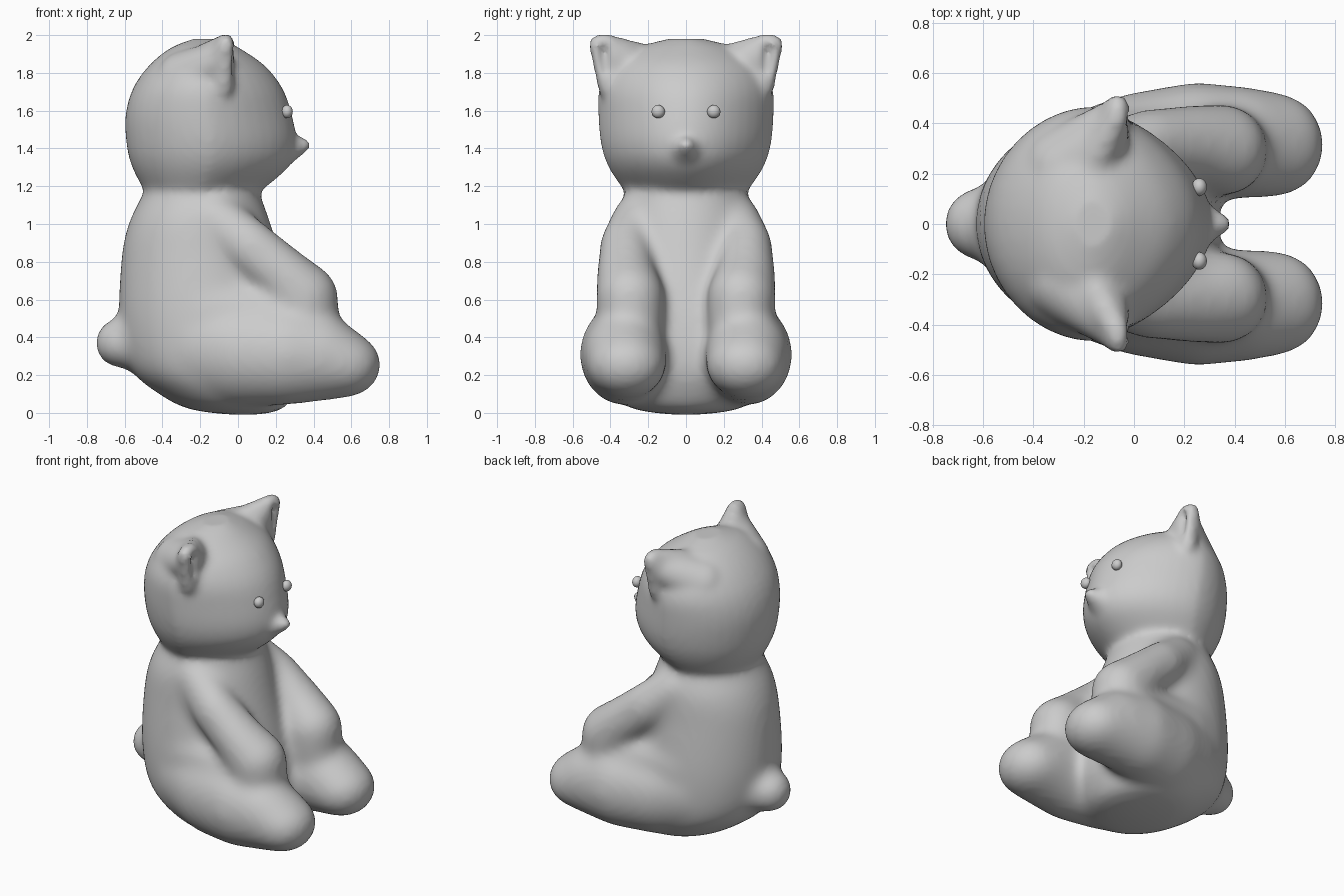
import bpy, bmesh, math
from mathutils import Vector, Matrix

if "Cube" in bpy.data.objects:
    bpy.data.objects.remove(bpy.data.objects["Cube"])


def spline(rows, steps=5):
    """Catmull-Rom interpolation through rows of numbers."""
    pts = [Vector(r) for r in rows]
    pts = [pts[0] * 2 - pts[1]] + pts + [pts[-1] * 2 - pts[-2]]
    out = []
    for i in range(1, len(pts) - 2):
        a, b, c, d = pts[i - 1:i + 3]
        for k in range(steps):
            t = k / steps
            out.append(0.5 * (2 * b + (c - a) * t + (2 * a - 5 * b + 4 * c - d) * t * t
                              + (3 * b - a - 3 * c + d) * t ** 3))
    return out + [pts[-2]]


def loft(bm, rows, wedge=0, n=40):
    """Stack of horizontal ellipses: (z, back x, front x, half width); wedge narrows the front."""
    rings = []
    for z, x0, x1, w in spline(rows):
        rings.append([bm.verts.new(((x0 + x1) / 2 + (x1 - x0) / 2 * math.cos(a),
                                    w * math.sin(a) * (1 - wedge * max(0, math.cos(a))), z))
                      for a in (2 * math.pi * i / n for i in range(n))])
    for lo, hi in zip(rings, rings[1:]):
        for i in range(n):
            j = (i + 1) % n
            bm.faces.new((lo[i], lo[j], hi[j], hi[i]))
    bm.faces.new(rings[0][::-1])
    bm.faces.new(rings[-1])


def ball(bm, c, r, s=1):
    m = Matrix.Translation((c[0], c[1] * s, c[2])) @ Matrix.Diagonal((*r, 1))
    bmesh.ops.create_uvsphere(bm, u_segments=24, v_segments=16, radius=1, matrix=m)


def chain(bm, blobs, s=1):
    """Hulls between successive ellipsoids: (centre, radii)."""
    for a, b in zip(blobs, blobs[1:]):
        tmp = bmesh.new()
        ball(tmp, *a, s)
        ball(tmp, *b, s)
        pts = [v.co.copy() for v in tmp.verts]
        tmp.free()
        hull = bmesh.new()
        for p in pts:
            hull.verts.new(p)
        res = bmesh.ops.convex_hull(hull, input=hull.verts[:])
        junk = [g for g in set(res["geom_interior"] + res["geom_unused"]) if isinstance(g, bmesh.types.BMVert)]
        bmesh.ops.delete(hull, geom=junk, context="VERTS")
        bmesh.ops.recalc_face_normals(hull, faces=hull.faces[:])
        me = bpy.data.meshes.new("part")
        hull.to_mesh(me)
        hull.free()
        bm.from_mesh(me)
        bpy.data.meshes.remove(me)


def finish(bm, name):
    me = bpy.data.meshes.new(name)
    bm.to_mesh(me)
    bm.free()
    for p in me.polygons:
        p.use_smooth = True
    ob = bpy.data.objects.new(name, me)
    bpy.context.collection.objects.link(ob)
    return ob


def fuse(ob, size=.018):
    m = ob.modifiers.new("fuse", "REMESH")
    m.mode, m.voxel_size, m.use_smooth_shade = "VOXEL", size, True


def soften(ob, times):
    m = ob.modifiers.new("soften", "SMOOTH")
    m.factor, m.iterations = .5, times


# torso
bm = bmesh.new()
loft(bm, [(-.01, -.05, .12, .08), (.02, -.26, .24, .28), (.1, -.42, .3, .38), (.24, -.575, .345, .43),
          (.5, -.63, .32, .43), (.85, -.615, .22, .39), (1.03, -.57, .165, .37),
          (1.17, -.5, .115, .32), (1.28, -.48, .1, .3)])
# tail
chain(bm, [((-.45, 0, .38), (.16, .2, .17)), ((-.63, 0, .37), (.13, .143, .133))])
for s in (1, -1):
    # arms
    chain(bm, [((-.12, .26, 1.03), (.15, .13, .13)), ((.06, .32, .88), (.14, .14, .15)),
               ((.24, .315, .725), (.155, .16, .155)), ((.345, .295, .61), (.19, .185, .185)),
               ((.355, .29, .48), (.18, .175, .18))], s)
    # soft web between arm and leg
    chain(bm, [((-.15, .27, .52), (.22, .17, .22)), ((.25, .3, .48), (.18, .17, .17))], s)
    # legs
    chain(bm, [((-.14, .18, .36), (.3, .28, .31)), ((.02, .26, .32), (.25, .265, .29)),
               ((.25, .33, .31), (.25, .235, .27)), ((.42, .325, .3), (.22, .225, .24)),
               ((.56, .315, .255), (.2, .21, .175))], s)
body = finish(bm, "body")
fuse(body)
soften(body, 35)
skin = bpy.data.meshes.new_from_object(body.evaluated_get(bpy.context.evaluated_depsgraph_get()))
bpy.data.objects.remove(body)

# head
bm = bmesh.new()
bm.from_mesh(skin)
loft(bm, [(1.165, -.49, .11, .32), (1.3, -.56, .265, .41), (1.42, -.59, .31, .45), (1.58, -.595, .285, .465),
          (1.72, -.555, .235, .46), (1.84, -.47, .14, .4), (1.93, -.36, .01, .27), (1.98, -.24, -.08, .1)], .22)
# muzzle and nose
chain(bm, [((.2, 0, 1.38), (.1, .13, .1)), ((.352, 0, 1.42), (.036, .038, .036))])
for s in (1, -1):
    # ears
    chain(bm, [((-.27, .22, 1.75), (.17, .17, .17)), ((-.1, .36, 1.87), (.08, .13, .1)),
               ((-.065, .45, 1.945), (.05, .068, .063))], s)
    chain(bm, [((-.16, .26, 1.88), (.08, .1, .08)), ((-.065, .43, 1.95), (.05, .065, .06))], s)
    chain(bm, [((-.065, .445, 1.93), (.055, .065, .06)), ((-.08, .41, 1.74), (.06, .06, .08))], s)
bear = finish(bm, "bear_body")

# hollows in the ears
bm = bmesh.new()
for s in (1, -1):
    chain(bm, [((.015, .435, 1.92), (.07, .04, .045)), ((.02, .425, 1.82), (.07, .04, .05))], s)
cutter = finish(bm, "ear_hollow_cutter")
cutter.hide_render = True
cutter.hide_viewport = True

# join head, ears and body into one skin
fuse(bear)
m = bear.modifiers.new("hollow", "BOOLEAN")
m.operation, m.object = "DIFFERENCE", cutter
fuse(bear)
soften(bear, 8)

# eyes
for s, side in ((1, "left"), (-1, "right")):
    bm = bmesh.new()
    ball(bm, (.26, .147, 1.595), (.03, .035, .035), s)
    finish(bm, "eye_" + side)
